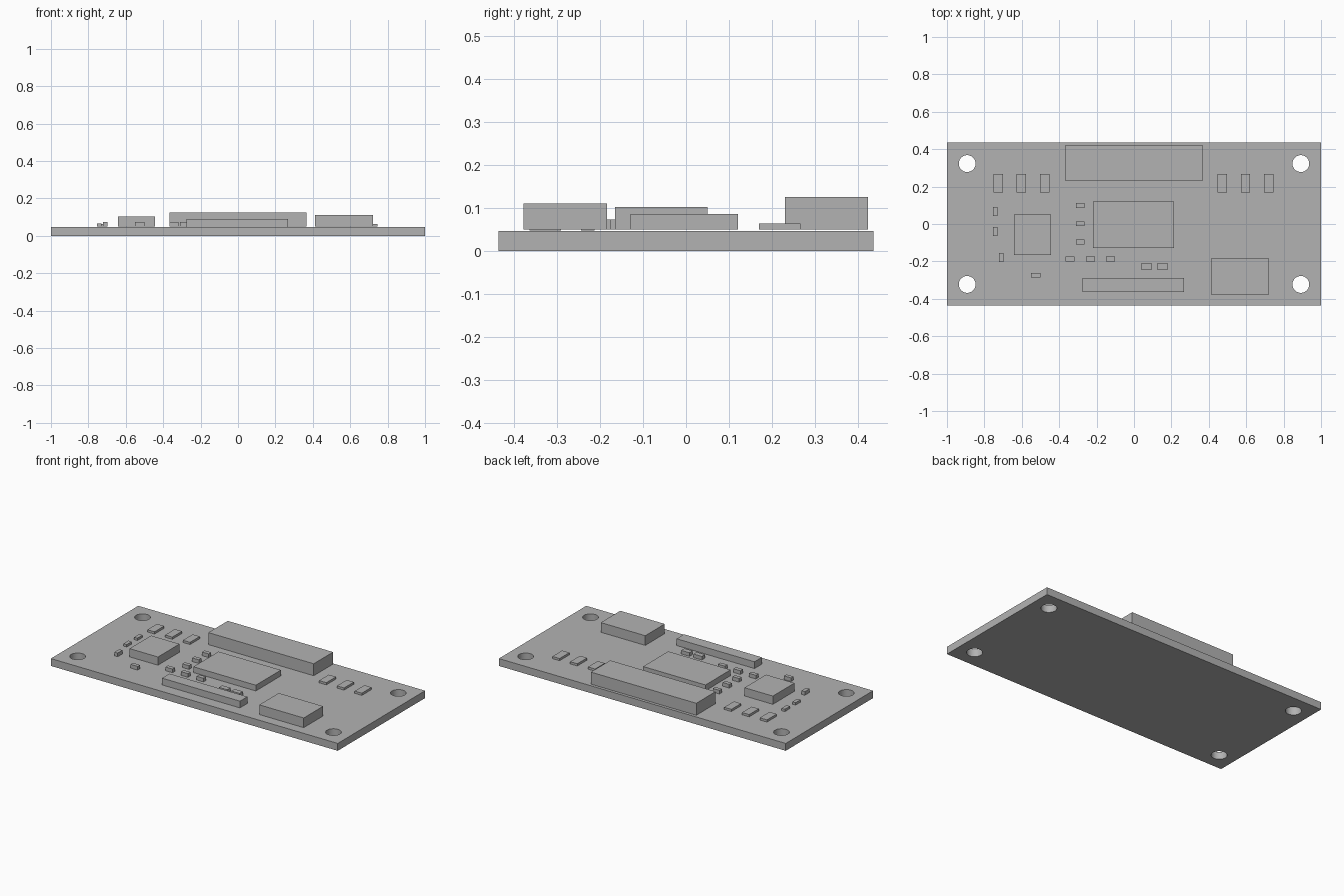
import bpy

if "Cube" in bpy.data.objects:
    bpy.data.objects.remove(bpy.data.objects["Cube"], do_unlink=True)

# Single flat grey
grey = bpy.data.materials.new("plain_grey")
grey.use_nodes = True
colour = (0.45, 0.45, 0.45, 1)
grey.diffuse_color = colour
grey.node_tree.nodes["Principled BSDF"].inputs["Base Color"].default_value = colour

BOARD_TOP = 0.0465
SEAT = 0.05        # underside of most components
LOW_SEAT = 0.0475  # underside of the components that sit closer to the board


def box(name, x, y, width, depth, bottom, top):
    bpy.ops.mesh.primitive_cube_add(size=1, location=(x, y, (bottom + top) / 2))
    ob = bpy.context.object
    ob.name = name
    ob.scale = (width, depth, top - bottom)
    bpy.ops.object.transform_apply(location=False, rotation=False, scale=True)
    ob.data.materials.append(grey)
    return ob


# Board with four round mounting holes
board = box("circuit_board", 0, 0, 2, 0.87, 0, BOARD_TOP)
for sx in (-1, 1):
    for sy in (-1, 1):
        bpy.ops.mesh.primitive_cylinder_add(vertices=48, radius=0.045, depth=0.3,
                                            location=(sx * 0.892, sy * 0.323, 0))
        cutter = bpy.context.object
        cutter.data.materials.append(grey)
        cutter.hide_render = True
        bpy.context.view_layer.objects.active = board
        mod = board.modifiers.new("mounting_hole", "BOOLEAN")
        mod.object = cutter
        mod.solver = "EXACT"
        bpy.ops.object.modifier_apply(modifier=mod.name)
        bpy.data.objects.remove(cutter, do_unlink=True)
bpy.ops.object.select_all(action="DESELECT")
board.select_set(True)
bpy.context.view_layer.objects.active = board
bpy.ops.object.shade_smooth_by_angle()

# Large components
box("back_connector", 0, 0.326, 0.735, 0.193, SEAT, 0.1256)
box("main_chip", -0.003, -0.004, 0.435, 0.25, SEAT, 0.0865)
box("square_module", -0.542, -0.057, 0.198, 0.215, SEAT, 0.102)
box("front_strip_connector", -0.003, -0.327, 0.543, 0.074, LOW_SEAT, 0.09)
box("front_left_connector", 0.568, -0.281, 0.31, 0.194, SEAT, 0.111)

# Two rows of three larger passives near the back
for side, centre in (("right", -0.602), ("left", 0.596)):
    for i in (-1, 0, 1):
        box(f"{side}_capacitor", centre + i * 0.124, 0.218, 0.05, 0.097, SEAT, 0.064)

# Small passives: column and row around the main chip
for y in (0.099, 0.001, -0.096):
    box("column_resistor", -0.288, y, 0.046, 0.025, SEAT, 0.073)
for x in (-0.341, -0.233, -0.125):
    box("row_resistor", x, -0.187, 0.048, 0.026, SEAT, 0.073)
for x in (0.067, 0.153):
    box("strip_resistor", x, -0.228, 0.058, 0.032, LOW_SEAT, 0.07)

# Small passives around the square module
for y in (0.067, -0.04):
    box("edge_resistor", -0.742, y, 0.023, 0.05, SEAT, 0.065)
box("corner_resistor", -0.709, -0.178, 0.023, 0.048, SEAT, 0.073)
box("front_resistor", -0.525, -0.273, 0.049, 0.024, SEAT, 0.073)
